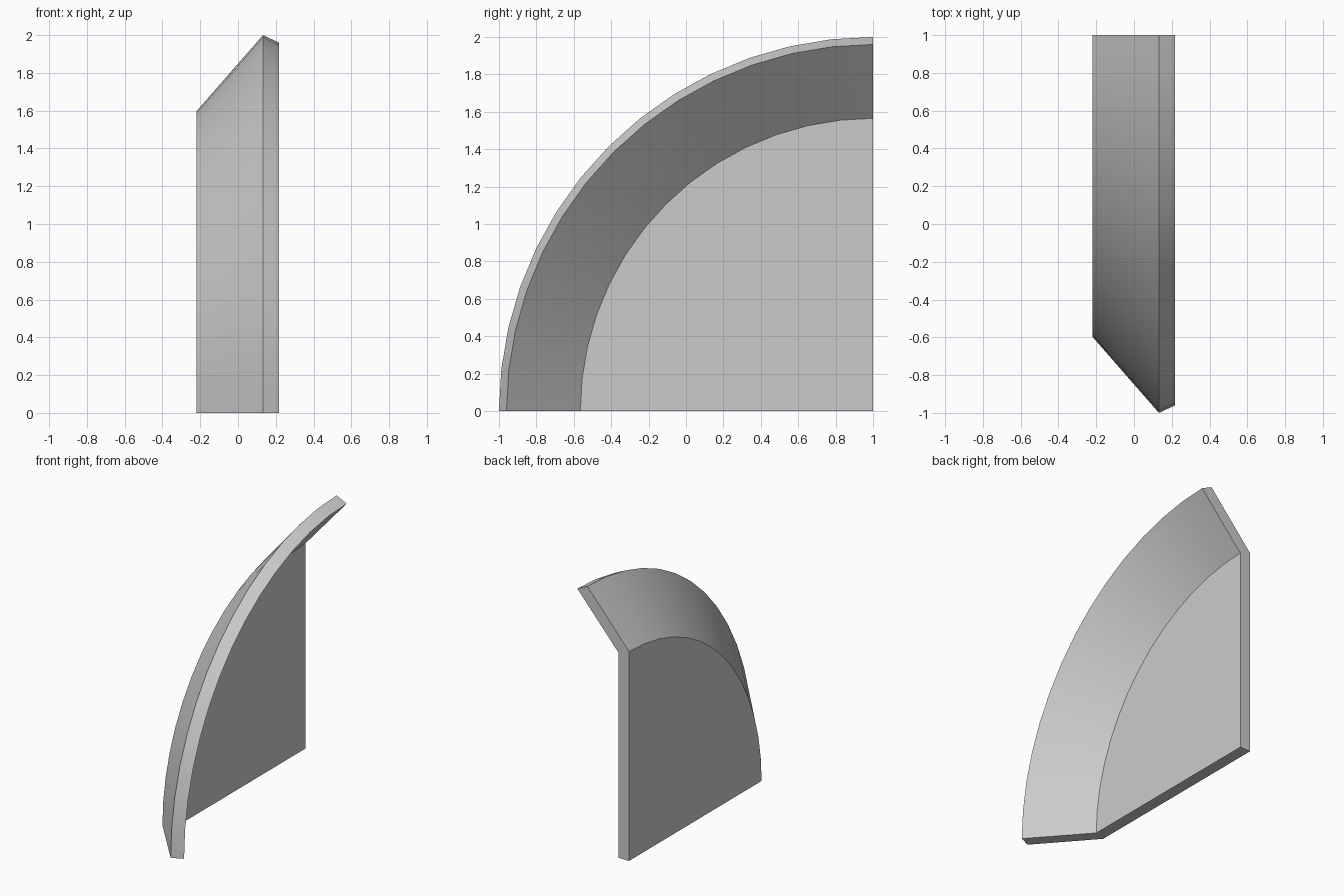
import bpy
import bmesh
from math import radians, sin, cos, pi

cube = bpy.data.objects.get("Cube")
if cube:
    bpy.data.objects.remove(cube, do_unlink=True)

SEGMENTS = 14
AXIS_Y = 1.0

# Cross-section as (x, radius): flat plate, then a flared rim
PROFILE = [(-0.22, 0), (-0.22, 1.597), (0.132, 2.0),
           (0.217, 1.96), (-0.13, 1.565), (-0.13, 0)]


def make_material(name, colour):
    mat = bpy.data.materials.new(name)
    mat.use_nodes = True
    mat.diffuse_color = colour
    mat.node_tree.nodes["Principled BSDF"].inputs["Base Color"].default_value = colour
    return mat


def quarter_revolve(name, profile, mat):
    """Sweep the cross-section a quarter turn about the x axis line."""
    bm = bmesh.new()
    rings = []
    for i in range(SEGMENTS + 1):
        a = pi / 2 * i / SEGMENTS
        rings.append([bm.verts.new((x, AXIS_Y - r * sin(a), r * cos(a)))
                      for x, r in profile])
    for near, far in zip(rings, rings[1:]):
        for j in range(len(profile) - 1):
            bm.faces.new((near[j], near[j + 1], far[j + 1], far[j]))
    # Cut ends
    bm.faces.new(rings[0])
    bm.faces.new(rings[-1])
    bmesh.ops.remove_doubles(bm, verts=bm.verts[:], dist=0.0001)
    bmesh.ops.recalc_face_normals(bm, faces=bm.faces[:])
    mesh = bpy.data.meshes.new(name)
    bm.to_mesh(mesh)
    bm.free()
    mesh.materials.append(mat)
    obj = bpy.data.objects.new(name, mesh)
    bpy.context.collection.objects.link(obj)
    return obj


# Quarter dish panel with its flared rim
grey = make_material("light grey", (0.6, 0.6, 0.6, 1))
panel = quarter_revolve("quarter_dish_panel", PROFILE, grey)

bpy.ops.object.select_all(action="DESELECT")
panel.select_set(True)
bpy.context.view_layer.objects.active = panel
bpy.ops.object.shade_smooth_by_angle(angle=radians(30))
